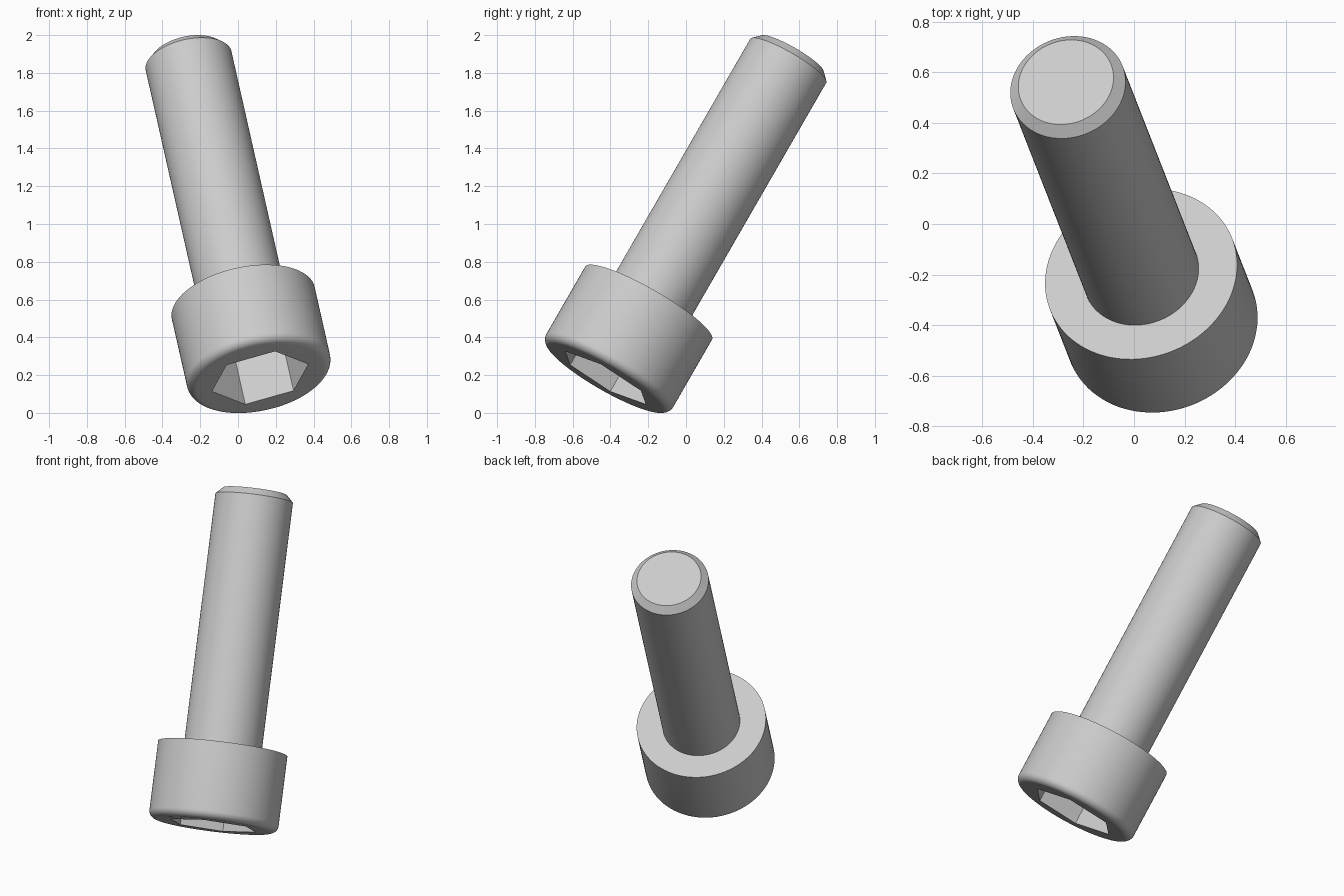
import bpy, bmesh, math
from mathutils import Matrix, Vector

cube = bpy.data.objects.get("Cube")
if cube:
    bpy.data.objects.remove(cube, do_unlink=True)

U = 0.0775            # model units per screw millimetre
SEGMENTS = 96
SHANK_R, HEAD_R, HEAD_H = 3 * U, 5 * U, 6 * U
LENGTH, FILLET = 20 * U, 0.6 * U
HEX_R, HEX_DEPTH = 3.44 * U, 4.2 * U

# Tilted frame: local z runs along the shank, local x points at a socket corner
axis = Vector((-0.192, 0.49, 0.8503)).normalized()
corner = Vector((0.255, -0.025, 0.072))
corner = (corner - axis * corner.dot(axis)).normalized()
frame = Matrix((corner, axis.cross(corner), axis)).transposed().to_4x4()
frame.translation = (0.028, -0.198, 0.581)

steel = bpy.data.materials.new("light_grey_steel")
steel.use_nodes = True
steel.diffuse_color = (0.6, 0.6, 0.6, 1)
steel.node_tree.nodes["Principled BSDF"].inputs["Base Color"].default_value = (0.6, 0.6, 0.6, 1)


def ring(bm, radius, z, count=SEGMENTS):
    angles = [math.tau * i / count for i in range(count)]
    return [bm.verts.new((radius * math.cos(a), radius * math.sin(a), z)) for a in angles]


def bridge(bm, a, b):
    n = len(a)
    for i in range(n):
        j = (i + 1) % n
        bm.faces.new((a[i], a[j], b[j], b[i]))


def lathe(bm, profile):
    rings = [ring(bm, r, z) for r, z in profile]
    for a, b in zip(rings, rings[1:]):
        bridge(bm, a, b)
    return rings


def loop_edges(bm, verts):
    return [bm.edges.get((verts[i - 1], verts[i])) or bm.edges.new((verts[i - 1], verts[i]))
            for i in range(len(verts))]


def finish(bm, name):
    bmesh.ops.recalc_face_normals(bm, faces=bm.faces[:])
    for f in bm.faces:
        f.smooth = abs(f.normal.z) < 0.999      # end faces stay flat
    mesh = bpy.data.meshes.new(name)
    bm.to_mesh(mesh)
    bm.free()
    mesh.set_sharp_from_angle(angle=math.radians(30))
    mesh.materials.append(steel)
    obj = bpy.data.objects.new(name, mesh)
    obj.matrix_world = frame
    bpy.context.collection.objects.link(obj)


# Shank with chamfered tip
bm = bmesh.new()
rings = lathe(bm, [(SHANK_R, 0), (SHANK_R, LENGTH - 0.53 * U), (2.48 * U, LENGTH)])
bm.faces.new(rings[-1])
finish(bm, "shank")

# Cylindrical head with rounded outer rim
bm = bmesh.new()
profile = [(SHANK_R, 0), (HEAD_R, 0)]
for i in range(9):
    a = math.pi / 2 * i / 8
    profile.append((HEAD_R - FILLET + FILLET * math.cos(a),
                    -HEAD_H + FILLET - FILLET * math.sin(a)))
rings = lathe(bm, profile)

# Hexagonal socket sunk into the head's end face
mouth = ring(bm, HEX_R, -HEAD_H, 6)
floor = ring(bm, HEX_R, -HEAD_H + HEX_DEPTH, 6)
bridge(bm, mouth, floor)
bm.faces.new(floor)
bmesh.ops.triangle_fill(bm, use_beauty=True, normal=(0, 0, -1),
                        edges=loop_edges(bm, rings[-1]) + loop_edges(bm, mouth))
finish(bm, "socket_head")
